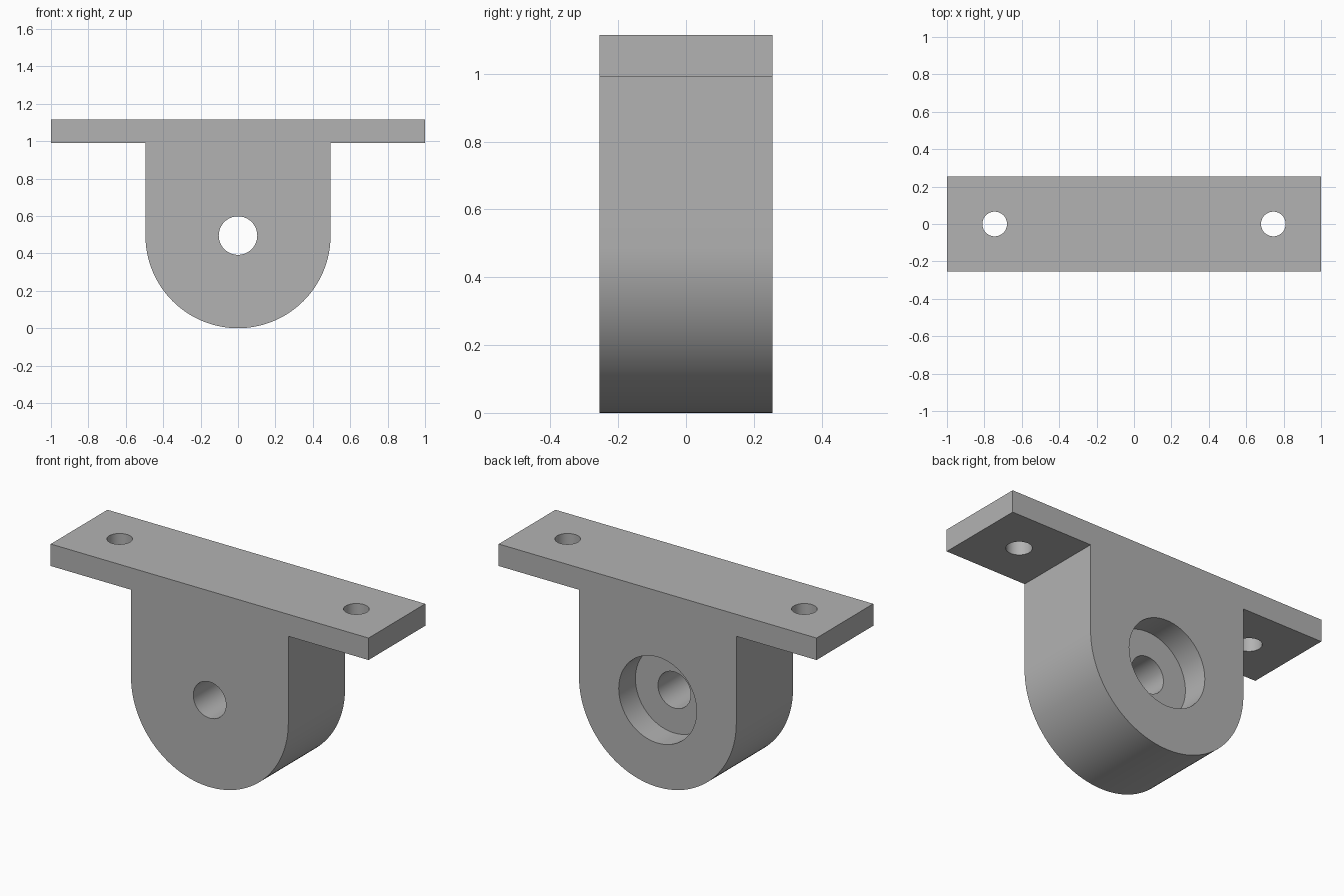
import bpy, bmesh, math
from mathutils import Matrix, Vector

default = bpy.data.objects.get("Cube")
if default:
    bpy.data.objects.remove(default, do_unlink=True)

# Main dimensions
HALF_DEPTH = 0.255
LUG_R = 0.495
PLATE_BOTTOM, PLATE_TOP = 0.99, 1.115

grey = bpy.data.materials.new("plain grey")
grey.use_nodes = True
color = (0.448, 0.448, 0.448, 1)
grey.diffuse_color = color
grey.node_tree.nodes["Principled BSDF"].inputs["Base Color"].default_value = color


def make_object(name, bm):
    bmesh.ops.recalc_face_normals(bm, faces=bm.faces)
    mesh = bpy.data.meshes.new(name)
    bm.to_mesh(mesh)
    bm.free()
    mesh.materials.append(grey)
    obj = bpy.data.objects.new(name, mesh)
    bpy.context.collection.objects.link(obj)
    return obj


def cut_hole(target, name, center, radius, length, along_y=False):
    """Cut a round hole through the target and remove the cutter."""
    bm = bmesh.new()
    turn = Matrix.Rotation(math.pi / 2 if along_y else 0, 4, "X")
    bmesh.ops.create_cone(bm, cap_ends=True, segments=64, radius1=radius,
                          radius2=radius, depth=length,
                          matrix=Matrix.Translation(center) @ turn)
    cutter = make_object(name, bm)
    cutter.hide_render = True
    mod = target.modifiers.new(name, "BOOLEAN")
    mod.operation = "DIFFERENCE"
    mod.solver = "EXACT"
    mod.object = cutter
    bpy.ops.object.modifier_apply(modifier=name)
    bpy.data.objects.remove(cutter, do_unlink=True)


# Bracket outline: flat mounting plate above a round-ended lug
STEPS = 64
profile = [(-LUG_R, PLATE_BOTTOM), (-1, PLATE_BOTTOM), (-1, PLATE_TOP),
           (1, PLATE_TOP), (1, PLATE_BOTTOM), (LUG_R, PLATE_BOTTOM)]
for i in range(STEPS + 1):
    a = math.pi * i / STEPS
    profile.append((LUG_R * math.cos(a), LUG_R - LUG_R * math.sin(a)))

bm = bmesh.new()
face = bm.faces.new([bm.verts.new((x, -HALF_DEPTH, z)) for x, z in profile])
swept = bmesh.ops.extrude_face_region(bm, geom=[face], use_keep_orig=True)
bmesh.ops.translate(bm, vec=Vector((0, 2 * HALF_DEPTH, 0)),
                    verts=[v for v in swept["geom"] if isinstance(v, bmesh.types.BMVert)])
bracket = make_object("mounting_bracket", bm)

bpy.ops.object.select_all(action="DESELECT")
bracket.select_set(True)
bpy.context.view_layer.objects.active = bracket

# Pivot hole, with a wide counterbore in the back
cut_hole(bracket, "pivot_hole", (0, 0, LUG_R), 0.103, 1, along_y=True)
BORE_DEPTH = 0.15
cut_hole(bracket, "counterbore", (0, HALF_DEPTH, LUG_R), 0.245, 2 * BORE_DEPTH, along_y=True)

# Screw holes in both ends of the plate
for side, x in (("left", 0.745), ("right", -0.745)):
    cut_hole(bracket, side + "_screw_hole", (x, 0, PLATE_TOP), 0.066, 0.5)

bpy.ops.object.shade_smooth_by_angle(angle=math.radians(30))
